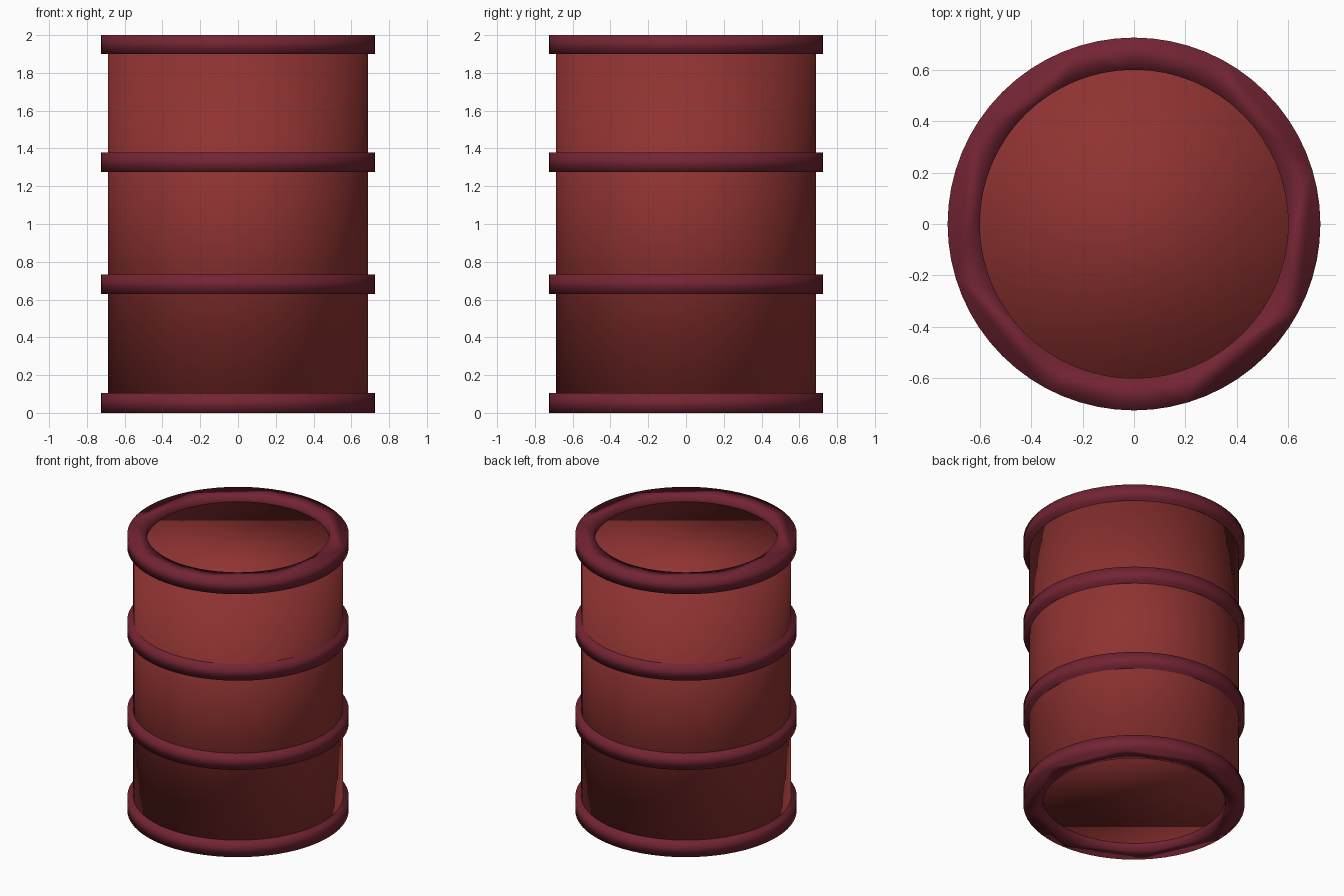
import bpy, bmesh, math

if "Cube" in bpy.data.objects:
    bpy.data.objects.remove(bpy.data.objects["Cube"])

SIDES = 64


def material(name, rgb):
    m = bpy.data.materials.new(name)
    m.diffuse_color = (*rgb, 1)
    m.use_nodes = True
    m.node_tree.nodes["Principled BSDF"].inputs["Base Color"].default_value = m.diffuse_color
    return m


red = material("rust_red", (0.275, 0.033, 0.031))
dark = material("dark_crimson", (0.172, 0.018, 0.033))


def finish(bm, name, mat):
    bmesh.ops.recalc_face_normals(bm, faces=bm.faces[:])
    for f in bm.faces:
        f.smooth = True
    mesh = bpy.data.meshes.new(name)
    bm.to_mesh(mesh)
    bm.free()
    mesh.materials.append(mat)
    obj = bpy.data.objects.new(name, mesh)
    bpy.context.collection.objects.link(obj)
    return obj


def circle(bm, r, z):
    step = 2 * math.pi / SIDES
    return [bm.verts.new((r * math.cos(i * step), r * math.sin(i * step), z))
            for i in range(SIDES)]


# Drum body: closed cylinder, ends recessed inside the end hoops
bm = bmesh.new()
bot, top = circle(bm, 0.687, 0.05), circle(bm, 0.687, 1.95)
for i in range(SIDES):
    j = (i + 1) % SIDES
    bm.faces.new((bot[i], bot[j], top[j], top[i]))
bm.faces.new(top)
bm.faces.new(bot[::-1])
finish(bm, "drum_body", red)


# Hoop: flat band with square cross-section, each flat side in two half rings
def hoop(name, z0, z1, inner=0.60, outer=0.725):
    bm = bmesh.new()
    ob, ot = circle(bm, outer, z0), circle(bm, outer, z1)
    ib, it = circle(bm, inner, z0), circle(bm, inner, z1)
    for i in range(SIDES):
        j = (i + 1) % SIDES
        bm.faces.new((ob[i], ob[j], ot[j], ot[i]))
        bm.faces.new((ib[j], ib[i], it[i], it[j]))
    for start in (SIDES // 4, 3 * SIDES // 4):
        half = [(start + k) % SIDES for k in range(SIDES // 2 + 1)]
        bm.faces.new([ot[i] for i in half] + [it[i] for i in reversed(half)])
        bm.faces.new([ib[i] for i in half] + [ob[i] for i in reversed(half)])
    finish(bm, name, dark)


hoop("bottom_hoop", 0.0, 0.105)
hoop("lower_hoop", 0.63, 0.733)
hoop("upper_hoop", 1.275, 1.378)
hoop("top_hoop", 1.9, 2.0)
